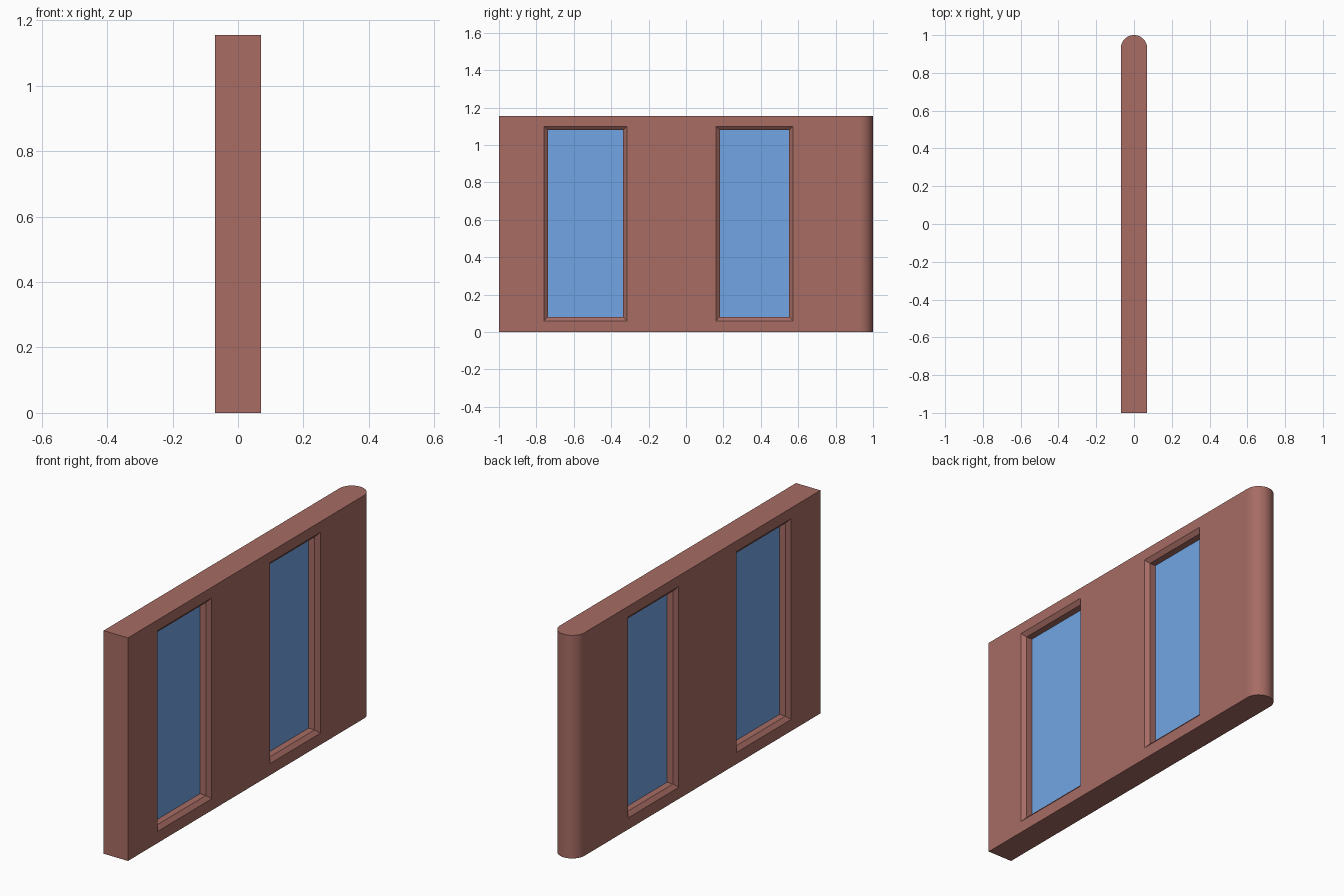
import bpy, bmesh
from math import pi, cos, sin

if "Cube" in bpy.data.objects:
    bpy.data.objects.remove(bpy.data.objects["Cube"])

HALF, HEIGHT = 0.07, 1.155
CHAMFER_W, CHAMFER_D = 0.021, 0.018
GLASS_HALF = 0.018
WINDOWS = [(-0.76, -0.315), (0.16, 0.573)]
Z0, Z1 = 0.06, 1.10


def material(name, color):
    m = bpy.data.materials.new(name)
    m.diffuse_color = (*color, 1)
    m.use_nodes = True
    m.node_tree.nodes["Principled BSDF"].inputs["Base Color"].default_value = m.diffuse_color
    return m


def make(name, bm, mat):
    bmesh.ops.recalc_face_normals(bm, faces=bm.faces)
    me = bpy.data.meshes.new(name)
    bm.to_mesh(me)
    bm.free()
    ob = bpy.data.objects.new(name, me)
    bpy.context.collection.objects.link(ob)
    me.materials.append(mat)
    return ob


def loft(rings):
    """Closed solid through a list of matching vertex rings."""
    bm = bmesh.new()
    loops = [[bm.verts.new(p) for p in r] for r in rings]
    for a, b in zip(loops, loops[1:]):
        for i in range(len(a)):
            j = (i + 1) % len(a)
            bm.faces.new((a[i], a[j], b[j], b[i]))
    bm.faces.new(loops[0])
    bm.faces.new(loops[-1])
    return bm


def rect(x, y0, y1, inset):
    a, b, c, d = y0 + inset, y1 - inset, Z0 + inset, Z1 - inset
    return [(x, a, c), (x, b, c), (x, b, d), (x, a, d)]


brown = material("brown", (0.385, 0.15, 0.127))
blue = material("glass_blue", (0.17, 0.38, 0.78))

# Wall panel with one half-round end
N = 32
outline = [(-HALF, -1), (HALF, -1)]
outline += [(HALF * cos(pi * i / N), 1 - HALF + HALF * sin(pi * i / N)) for i in range(N + 1)]
bm = loft([[(x, y, z) for x, y in outline] for z in (0, HEIGHT)])
for f in bm.faces:
    if len(f.verts) == 4 and f.calc_center_median().y > 1 - HALF:
        f.smooth = True
wall = make("wall", bm, brown)

# Window openings, chamfered on both sides, each with a glass pane
over = 0.01
step = HALF - CHAMFER_D
out = -over * CHAMFER_W / CHAMFER_D
profile = [(-HALF - over, out), (-step, CHAMFER_W), (step, CHAMFER_W), (HALF + over, out)]
for n, (y0, y1) in enumerate(WINDOWS, 1):
    cutter = make(f"window_cutter_{n}", loft([rect(x, y0, y1, i) for x, i in profile]), brown)
    cutter.hide_render = True
    cutter.display_type = 'WIRE'
    mod = wall.modifiers.new(f"opening_{n}", 'BOOLEAN')
    mod.operation, mod.solver, mod.object = 'DIFFERENCE', 'EXACT', cutter

    make(f"window_glass_{n}", loft([rect(x, y0, y1, CHAMFER_W) for x in (-GLASS_HALF, GLASS_HALF)]), blue)
